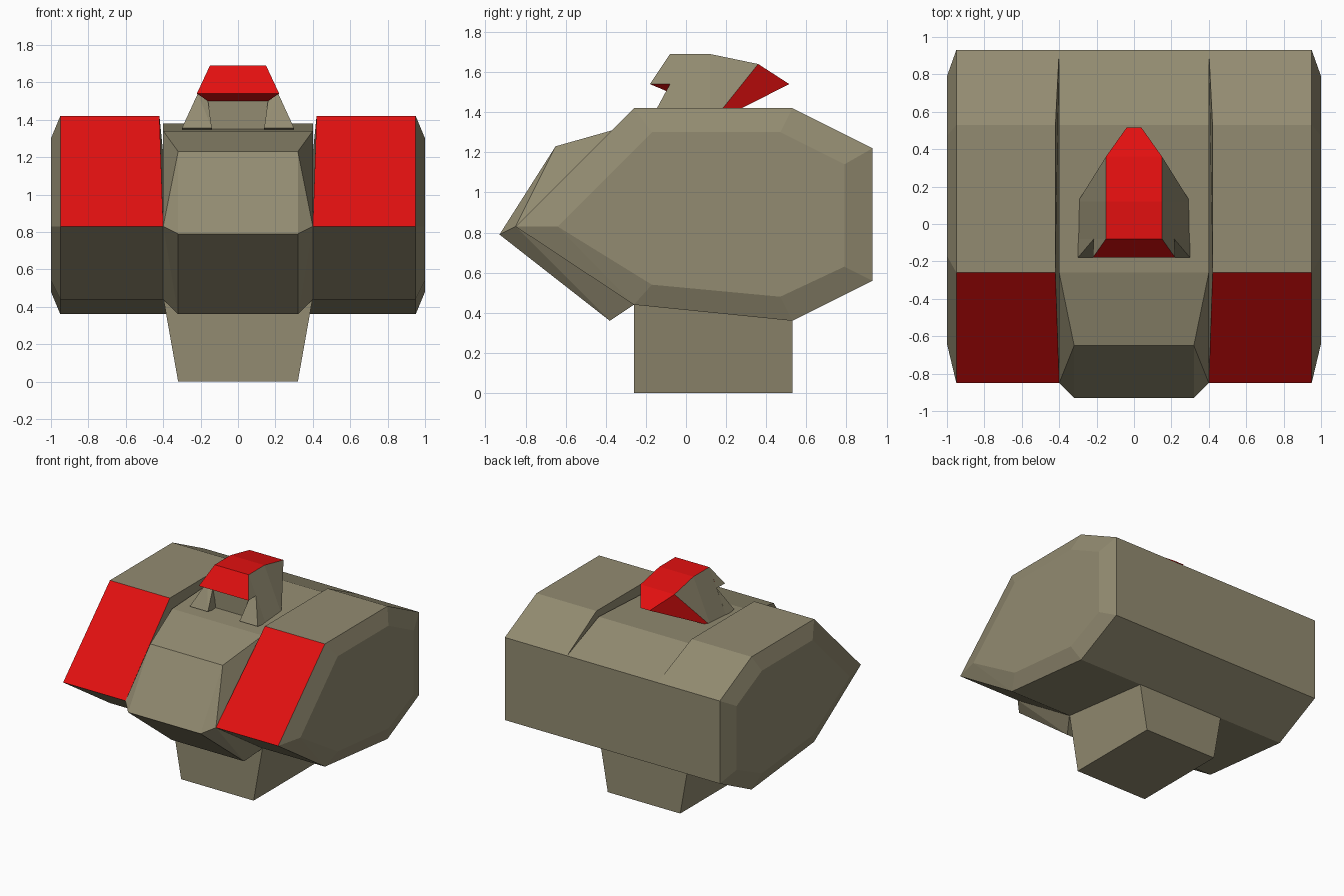
import bpy, bmesh, math
from mathutils import Vector

if "Cube" in bpy.data.objects:
    bpy.data.objects.remove(bpy.data.objects["Cube"])


def material(name, rgb):
    m = bpy.data.materials.new(name)
    m.diffuse_color = (*rgb, 1)
    m.use_nodes = True
    m.node_tree.nodes["Principled BSDF"].inputs["Base Color"].default_value = m.diffuse_color
    return m


OLIVE = material("olive", (0.29, 0.26, 0.165))
RED = material("red", (0.76, 0.005, 0.005))


def both(points):
    """Points plus their mirror images across x = 0."""
    return points + [(-x, y, z) for x, y, z in points]


def solid(name, points, is_red=None):
    """Flat-faced convex solid; is_red(normal, centre) picks the red faces."""
    bm = bmesh.new()
    for p in points:
        bm.verts.new(p)
    res = bmesh.ops.convex_hull(bm, input=bm.verts[:])
    loose = [v for v in bm.verts if not v.link_faces]
    bmesh.ops.delete(bm, geom=loose, context='VERTS')
    bmesh.ops.dissolve_limit(bm, angle_limit=math.radians(1.5),
                             verts=bm.verts[:], edges=bm.edges[:])
    bmesh.ops.recalc_face_normals(bm, faces=bm.faces[:])
    for f in bm.faces:
        f.normal_update()
        if is_red and is_red(f.normal, f.calc_center_median()):
            f.material_index = 1
    me = bpy.data.meshes.new(name)
    bm.to_mesh(me)
    bm.free()
    me.materials.append(OLIVE)
    me.materials.append(RED)
    ob = bpy.data.objects.new(name, me)
    bpy.context.collection.objects.link(ob)
    return ob


# Shoulder blocks: side profile (y, z) and the smaller bevelled outer profile
outer = [(-.85, .83), (-.26, 1.42), (.53, 1.42), (.93, 1.22),
         (.93, .56), (.53, .36), (-.26, .44)]
cap = [(-.64, .83), (-.17, 1.30), (.47, 1.30), (.79, 1.14),
       (.79, .63), (.47, .48), (-.17, .54)]
for side, s in (("left", -1), ("right", 1)):
    pts = [(s * (.42 if z > 1.4 else .40), y, z) for y, z in outer]
    pts += [(s * .95, y, z) for y, z in outer]
    pts += [(s * 1.0, y, z) for y, z in cap]
    solid(side + "_shoulder", pts,
          lambda n, c: n.y < -.6 and n.z > .6 and abs(n.x) < .2)

# Central core between the shoulders, slightly recessed on top
core = [(-.26, 1.34), (.53, 1.38), (.93, 1.22), (.93, .56), (.53, .36), (-.26, .44)]
solid("core", both([(.40, y, z) for y, z in core]))

# Wedge-shaped chest with bevelled sides
chest = [(.32, -.93, .79), (.32, -.65, 1.23), (.32, -.38, .36),
         (.40, -.85, .83), (.40, -.26, 1.34), (.40, -.26, .44)]
solid("chest", both(chest))

# Tapered waist
solid("waist", both([(.32, -.26, 0), (.32, .53, 0), (.40, -.26, .45), (.40, .53, .45)]))

# Helmet: red crest along the top and red rear, olive sides
helmet = [(.15, -.08, 1.69), (.15, .12, 1.69), (.15, .36, 1.64),
          (.04, .515, 1.54), (.30, .12, 1.34), (.30, -.08, 1.34)]
solid("helmet", both(helmet),
      lambda n, c: n.z > .75 or (c.y > .22 and n.y > .2 and abs(c.x) < .18
                                 and (n.z < -.2 or c.y > .25)))

# Overhanging brow
solid("brow", both([(.22, -.18, 1.54), (.15, -.08, 1.69),
                    (.16, -.085, 1.50), (.215, -.08, 1.54)]),
      lambda n, c: abs(n.x) < .6)

# Cheek guards
for side, s in (("left", -1), ("right", 1)):
    solid(side + "_cheek_guard",
          [(s * x, y, z) for x, y, z in [
              (.30, -.18, 1.355), (.14, -.18, 1.355), (.16, -.09, 1.50),
              (.215, -.08, 1.54), (.30, -.08, 1.34), (.14, -.07, 1.34)]])
